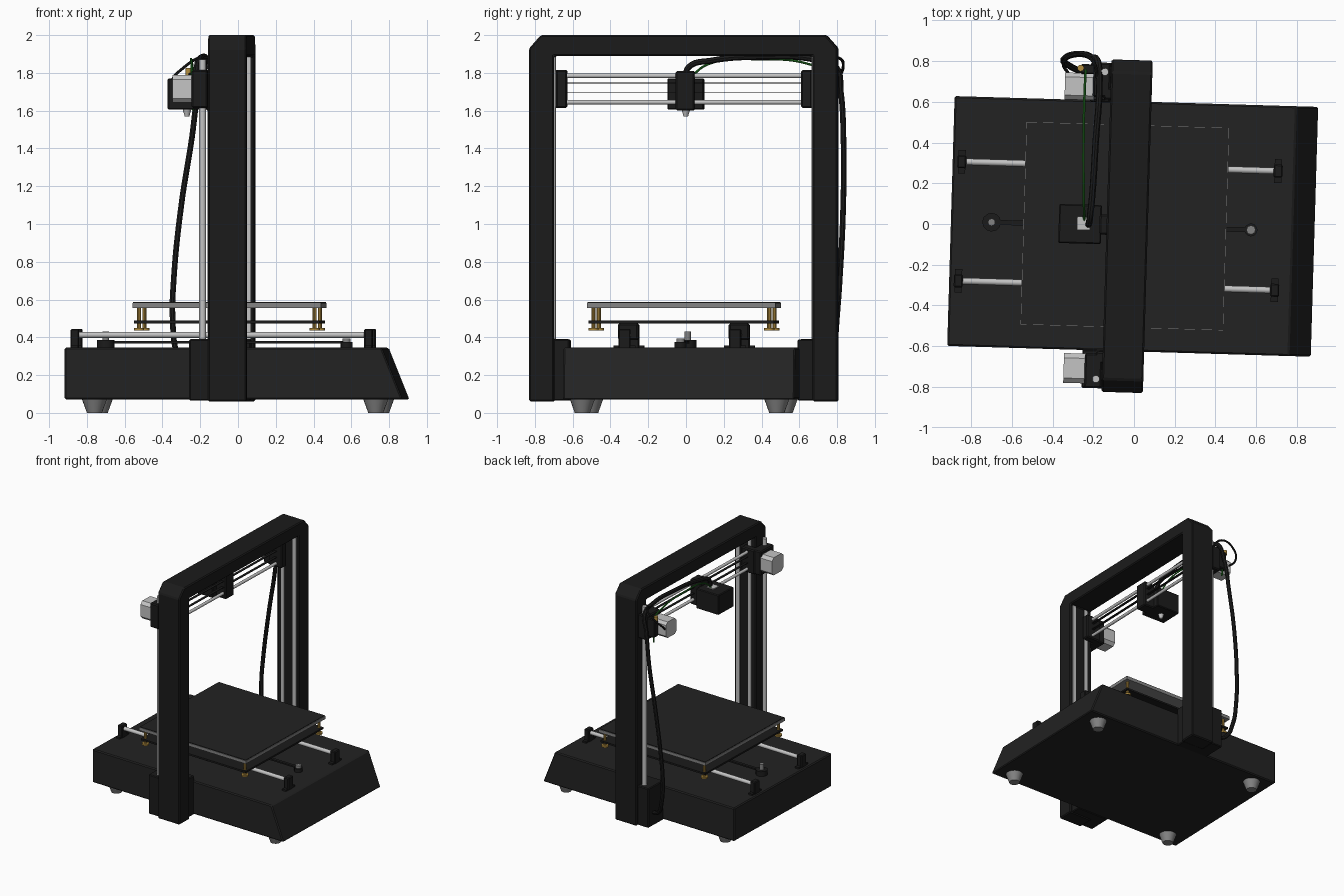
import bpy, bmesh, math
from mathutils import Matrix, Vector

if "Cube" in bpy.data.objects:
    bpy.data.objects.remove(bpy.data.objects["Cube"])

# whole machine sits very slightly turned about z
PLACE = Matrix.Translation((0, -0.012, 0)) @ Matrix.Rotation(math.radians(-1.7), 4, 'Z')


def material(name, r, g, b):
    m = bpy.data.materials.new(name)
    m.diffuse_color = (r, g, b, 1)
    m.use_nodes = True
    m.node_tree.nodes["Principled BSDF"].inputs["Base Color"].default_value = m.diffuse_color
    return m


BLACK = material("frame_black", 0.011, 0.011, 0.011)
DARK = material("base_charcoal", 0.016, 0.016, 0.016)
SILVER = material("steel_silver", 0.55, 0.55, 0.55)
GREY = material("mid_grey", 0.23, 0.23, 0.23)
GOLD = material("brass", 0.45, 0.27, 0.05)
GREEN = material("filament_green", 0.02, 0.22, 0.02)


def finish(name, mat, bm, bevel=0, smooth=False):
    bmesh.ops.recalc_face_normals(bm, faces=bm.faces)
    if bevel:
        bmesh.ops.bevel(bm, geom=bm.edges[:], offset=bevel, segments=1, affect='EDGES')
    me = bpy.data.meshes.new(name)
    bm.to_mesh(me)
    bm.free()
    me.transform(PLACE)
    me.materials.append(mat)
    ob = bpy.data.objects.new(name, me)
    bpy.context.collection.objects.link(ob)
    if smooth:
        bpy.context.view_layer.objects.active = ob
        ob.select_set(True)
        bpy.ops.object.shade_smooth_by_angle(angle=math.radians(35))
        ob.select_set(False)
    return ob


def prism(name, mat, pts, axis, a, b, bevel=0):
    """Extrude a 2D outline along an axis; 2D is (y,z) for X and (x,z) for Y."""
    bm = bmesh.new()

    def place(p, t):
        return (t, p[0], p[1]) if axis == 'X' else (p[0], t, p[1])
    lo = [bm.verts.new(place(p, a)) for p in pts]
    hi = [bm.verts.new(place(p, b)) for p in pts]
    bm.faces.new(lo)
    bm.faces.new(hi)
    n = len(pts)
    for i in range(n):
        j = (i + 1) % n
        bm.faces.new((lo[i], lo[j], hi[j], hi[i]))
    return finish(name, mat, bm, bevel)


def box(name, mat, x0, x1, y0, y1, z0, z1, bevel=0):
    return prism(name, mat, [(x0, z0), (x1, z0), (x1, z1), (x0, z1)], 'Y', min(y0, y1), max(y0, y1), bevel)


def rod(name, mat, p, q, r1, r2=None, sides=16):
    p, q = Vector(p), Vector(q)
    d = q - p
    bm = bmesh.new()
    m = Matrix.Translation((p + q) / 2) @ d.to_track_quat('Z', 'Y').to_matrix().to_4x4()
    bmesh.ops.create_cone(bm, cap_ends=True, segments=sides, radius1=r1,
                          radius2=r1 if r2 is None else r2, depth=d.length, matrix=m)
    return finish(name, mat, bm, 0, True)


def tube(name, mat, pts, r):
    cu = bpy.data.curves.new(name, 'CURVE')
    cu.dimensions = '3D'
    cu.bevel_depth = r
    cu.bevel_resolution = 2
    cu.use_fill_caps = True
    sp = cu.splines.new('BEZIER')
    sp.bezier_points.add(len(pts) - 1)
    for bp, p in zip(sp.bezier_points, pts):
        bp.co = p
        bp.handle_left_type = bp.handle_right_type = 'AUTO'
    tmp = bpy.data.objects.new(name + "_path", cu)
    bpy.context.collection.objects.link(tmp)
    bpy.context.view_layer.update()
    me = bpy.data.meshes.new_from_object(tmp.evaluated_get(bpy.context.evaluated_depsgraph_get()))
    bpy.data.objects.remove(tmp)
    bm = bmesh.new()
    bm.from_mesh(me)
    return finish(name, mat, bm, 0, True)


# base housing with sloped front end, and feet
prism("base_housing", DARK, [(-0.9, 0.07), (0.89, 0.07), (0.78, 0.345), (-0.9, 0.345)], 'Y', -0.614, 0.614, 0.008)
for sx in (-1, 1):
    for sy in (-1, 1):
        rod("foot", GREY, (sx * 0.745, sy * 0.515, 0), (sx * 0.745, sy * 0.515, 0.072), 0.04, 0.066, 20)

# gantry: one inverted U with chamfered top corners
O, I = 0.817, 0.685
prism("gantry_frame", BLACK, [(-O, 0.06), (-O, 1.93), (-0.755, 2.0), (0.755, 2.0), (O, 1.93), (O, 0.06),
                              (I, 0.06), (I, 1.89), (-I, 1.89), (-I, 0.06)], 'X', -0.135, 0.068, 0.008)

for s in (-1, 1):
    # vertical guide strips on the inner post faces, and the lift screw
    for x in (-0.095, 0.015):
        box("post_guide_strip", SILVER, x, x + 0.03, s * 0.679, s * 0.687, 0.39, 1.885)
    rod("lift_screw", SILVER, (-0.165, s * 0.755, 0.38), (-0.165, s * 0.755, 1.87), 0.018)
    # lift motor housing at the foot of the post
    box("lift_motor_housing", BLACK, -0.235, -0.13, s * 0.612, s * 0.80, 0.065, 0.39, 0.006)
    box("post_bracket", BLACK, -0.235, 0.05, s * 0.605, s * 0.69, 0.065, 0.388, 0.006)
    # sliding end blocks of the cross axis
    box("cross_axis_end", BLACK, -0.222, -0.137, s * 0.63, s * 0.80, 1.615, 1.815, 0.008)
    box("cross_axis_end_inner", BLACK, -0.17, -0.045, s * 0.62, s * 0.678, 1.615, 1.815, 0.008)


# motors with chamfered corners
def motor(name, yc, zc, h, x0, x1):
    c = h * 0.68
    pts = [(yc + a * u, zc + b * v) for a, b, u, v in
           ((1, 1, h, c), (1, 1, c, h), (-1, 1, c, h), (-1, 1, h, c),
            (-1, -1, h, c), (-1, -1, c, h), (1, -1, c, h), (1, -1, h, c))]
    prism(name, SILVER, pts, 'X', x0, x1)


motor("cross_axis_motor", -0.705, 1.715, 0.073, -0.325, -0.215)
motor("extruder_motor", 0.68, 1.715, 0.066, -0.36, -0.215)
box("extruder_body", BLACK, -0.285, -0.2, 0.742, 0.79, 1.65, 1.80, 0.006)
rod("extruder_knob", GOLD, (-0.285, 0.77, 1.79), (-0.285, 0.77, 1.825), 0.016)

# cross rods and belts
for z in (1.645, 1.785):
    rod("cross_rod", SILVER, (-0.1, -0.63, z), (-0.1, 0.63, z), 0.012)
for z in (1.695, 1.745):
    box("cross_belt", BLACK, -0.11, -0.09, -0.63, 0.63, z, z + 0.005)

# print head
box("carriage", BLACK, -0.17, -0.07, -0.045, 0.055, 1.60, 1.81, 0.008)
box("head_shroud", BLACK, -0.37, -0.16, -0.092, 0.10, 1.605, 1.77, 0.006)
box("head_heatsink", SILVER, -0.28, -0.215, -0.025, 0.04, 1.76, 1.778)
rod("nozzle", SILVER, (-0.27, 0.003, 1.57), (-0.27, 0.003, 1.61), 0.012, 0.024, 12)

# bed: dark surface on a grey plate, carrier plate, levelling screws
bx = -0.045
box("bed_plate", GREY, bx - 0.5, bx + 0.5, -0.5, 0.5, 0.556, 0.581)
box("bed_surface", DARK, bx - 0.496, bx + 0.496, -0.496, 0.496, 0.581, 0.586)
box("bed_carrier", BLACK, bx - 0.49, bx + 0.49, -0.49, 0.49, 0.474, 0.488)
for sx in (-1, 1):
    for sy in (-1, 1):
        x, y = bx + sx * 0.465, sy * 0.465
        rod("levelling_screw", GOLD, (x, y, 0.44), (x, y, 0.557), 0.011, sides=10)
        rod("levelling_knob", GOLD, (x, y, 0.436), (x, y, 0.45), 0.027, sides=12)

# bed rods with their end holders and bearings
for s in (-1, 1):
    y = s * 0.293
    rod("bed_rod", SILVER, (-0.86, y, 0.413), (0.7, y, 0.413), 0.016)
    box("bed_bearing", BLACK, -0.12, 0.03, y - 0.055, y + 0.055, 0.385, 0.475, 0.01)
    for x in (-0.855, 0.7):
        box("rod_holder", BLACK, x - 0.022, x + 0.022, y - 0.032, y + 0.032, 0.34, 0.445, 0.006)
        box("rod_holder_foot", BLACK, x - 0.018, x + 0.018, y - 0.058, y + 0.058, 0.34, 0.358)

# bed belt, drive pulley and idler
box("bed_belt", BLACK, -0.7, 0.57, -0.012, 0.012, 0.368, 0.38)
rod("drive_base", BLACK, (-0.7, 0, 0.34), (-0.7, 0, 0.385), 0.046, sides=12)
rod("drive_pulley", GREY, (-0.7, 0, 0.38), (-0.7, 0, 0.432), 0.018, sides=12)
rod("idler_base", BLACK, (0.575, 0, 0.34), (0.575, 0, 0.375), 0.032, sides=12)
rod("idler_pulley", GREY, (0.575, 0, 0.37), (0.575, 0, 0.395), 0.022, sides=12)

# cable loom: head to back post, and down to the lift motor housing
tube("head_cable", BLACK, [(-0.225, 0.0, 1.76), (-0.22, 0.02, 1.83), (-0.21, 0.14, 1.865), (-0.2, 0.42, 1.885),
                           (-0.19, 0.68, 1.872), (-0.2, 0.8, 1.83), (-0.235, 0.825, 1.7), (-0.27, 0.838, 1.45),
                           (-0.325, 0.835, 1.1), (-0.365, 0.815, 0.7), (-0.37, 0.8, 0.5), (-0.35, 0.785, 0.32),
                           (-0.3, 0.76, 0.2), (-0.225, 0.73, 0.17)], 0.016)
tube("motor_lead", BLACK, [(-0.2, 0.72, 1.865), (-0.23, 0.81, 1.88), (-0.31, 0.835, 1.83), (-0.37, 0.79, 1.76),
                           (-0.34, 0.735, 1.72)], 0.008)

# filament line from extruder to head
tube("filament", GREEN, [(-0.26, 0.765, 1.6), (-0.26, 0.765, 1.79), (-0.262, 0.66, 1.845), (-0.26, 0.4, 1.872),
                         (-0.25, 0.12, 1.845), (-0.245, 0.02, 1.77)], 0.006)
